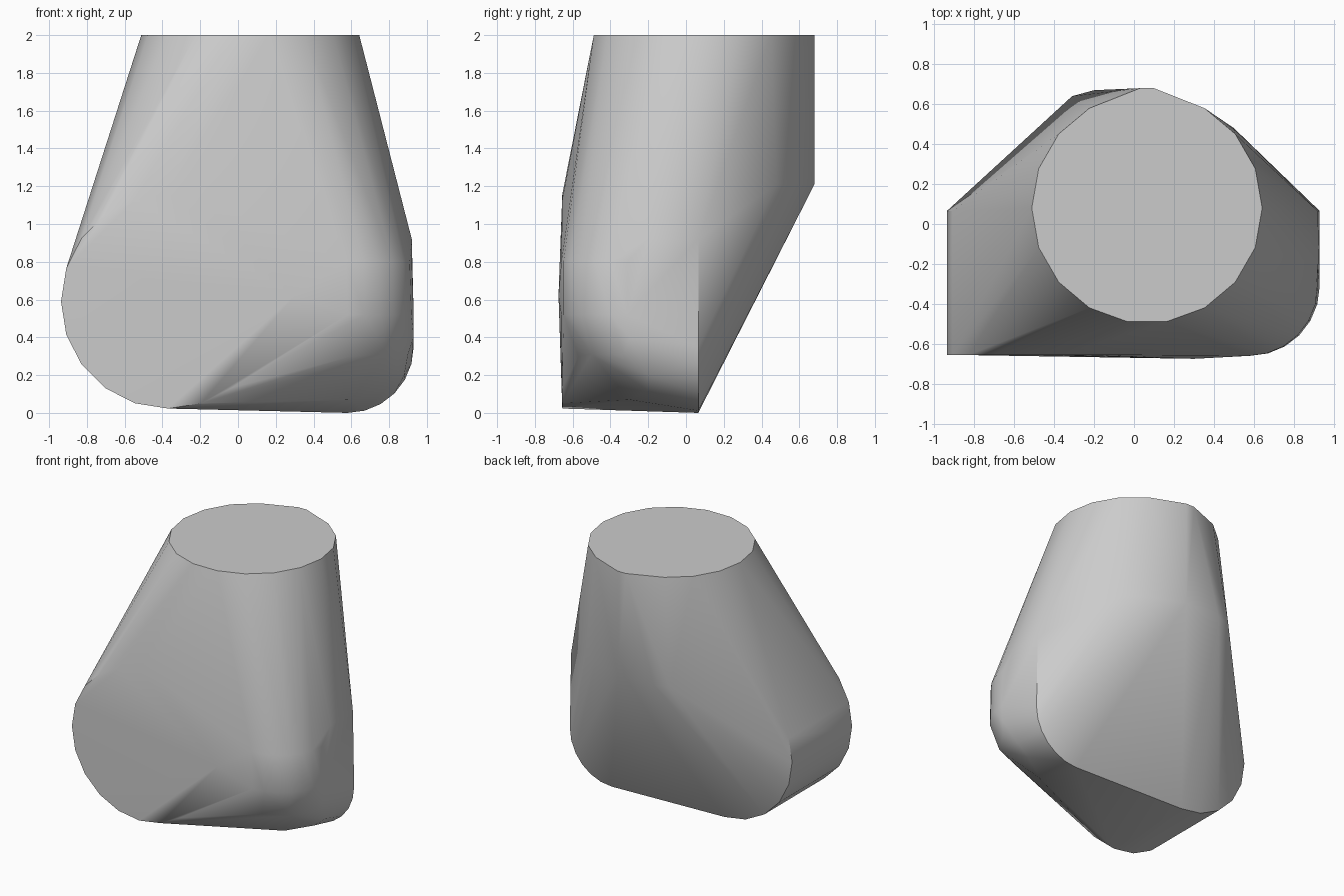
import bpy, bmesh
from math import cos, sin, radians

cube = bpy.data.objects.get("Cube")
if cube:
    bpy.data.objects.remove(cube, do_unlink=True)


def arc(cx, cy, r, start, end, steps):
    """Points along a circular arc, angles in degrees."""
    out = []
    for i in range(steps + 1):
        a = radians(start + (end - start) * i / steps)
        out.append((cx + r * cos(a), cy + r * sin(a)))
    return out


points = []

# Flat round top, with a slight bulge at the back
top = arc(0.065, 0.08, 0.577, 0, 340, 17) + [(0.03, 0.68), (0.1, 0.68)]
points += [(x, y, 2.0) for x, y in top]

# Back ridge, where the rear wall turns under
ridge = [(-0.31, 0.64), (-0.2, 0.67), (0.1, 0.68), (0.36, 0.57), (0.5, 0.48)]
points += [(x, y, 1.21) for x, y in ridge]

# Right lobe: a cylinder lying front to back
for x, z in arc(-0.37, 0.59, 0.567, 0, 342, 19):
    points += [(x, -0.655, z), (x, 0.065, z)]

# Left lobe: rounded lower corner of the rear rim
points += [(x, 0.065, z) for x, z in arc(0.58, 0.35, 0.35, -90, 0, 6)]
points += [(0.92, 0.065, 0.92), (0.92, -0.2, 0.92), (0.93, -0.3, 0.4)]

# Left lobe: rounded upright front corner
for x, y in arc(0.58, -0.31, 0.35, -90, 0, 6):
    points += [(x, y, 0.52), (x * 0.99, y, 0.8)]
points.append((0.3, -0.675, 0.62))

# Left lobe: chamfered underside of the front corner
points += [(0.6, -0.57, 0.3), (0.79, -0.5, 0.31), (0.9, -0.33, 0.31),
           (0.6, -0.3, 0.07), (0.78, -0.2, 0.12), (0.88, -0.2, 0.2)]

# Wrap the rims and lobes in one taut skin
bm = bmesh.new()
for p in points:
    bm.verts.new(p)
bmesh.ops.remove_doubles(bm, verts=bm.verts[:], dist=0.004)
hull = bmesh.ops.convex_hull(bm, input=bm.verts[:])
loose = {v for v in hull["geom_interior"] + hull["geom_unused"]
         if isinstance(v, bmesh.types.BMVert)}
bmesh.ops.delete(bm, geom=list(loose), context="VERTS")
bmesh.ops.dissolve_limit(bm, angle_limit=radians(1), verts=bm.verts[:],
                         edges=bm.edges[:])
bmesh.ops.recalc_face_normals(bm, faces=bm.faces[:])

mesh = bpy.data.meshes.new("tapered_body")
bm.to_mesh(mesh)
bm.free()
body = bpy.data.objects.new("tapered_body", mesh)
bpy.context.collection.objects.link(body)

# Plain grey finish
grey = bpy.data.materials.new("plain_grey")
grey.use_nodes = True
colour = (0.6, 0.6, 0.6, 1.0)
grey.diffuse_color = colour
grey.node_tree.nodes["Principled BSDF"].inputs["Base Color"].default_value = colour
mesh.materials.append(grey)

bpy.ops.object.select_all(action="DESELECT")
body.select_set(True)
bpy.context.view_layer.objects.active = body
bpy.ops.object.shade_smooth_by_angle(angle=radians(30))
